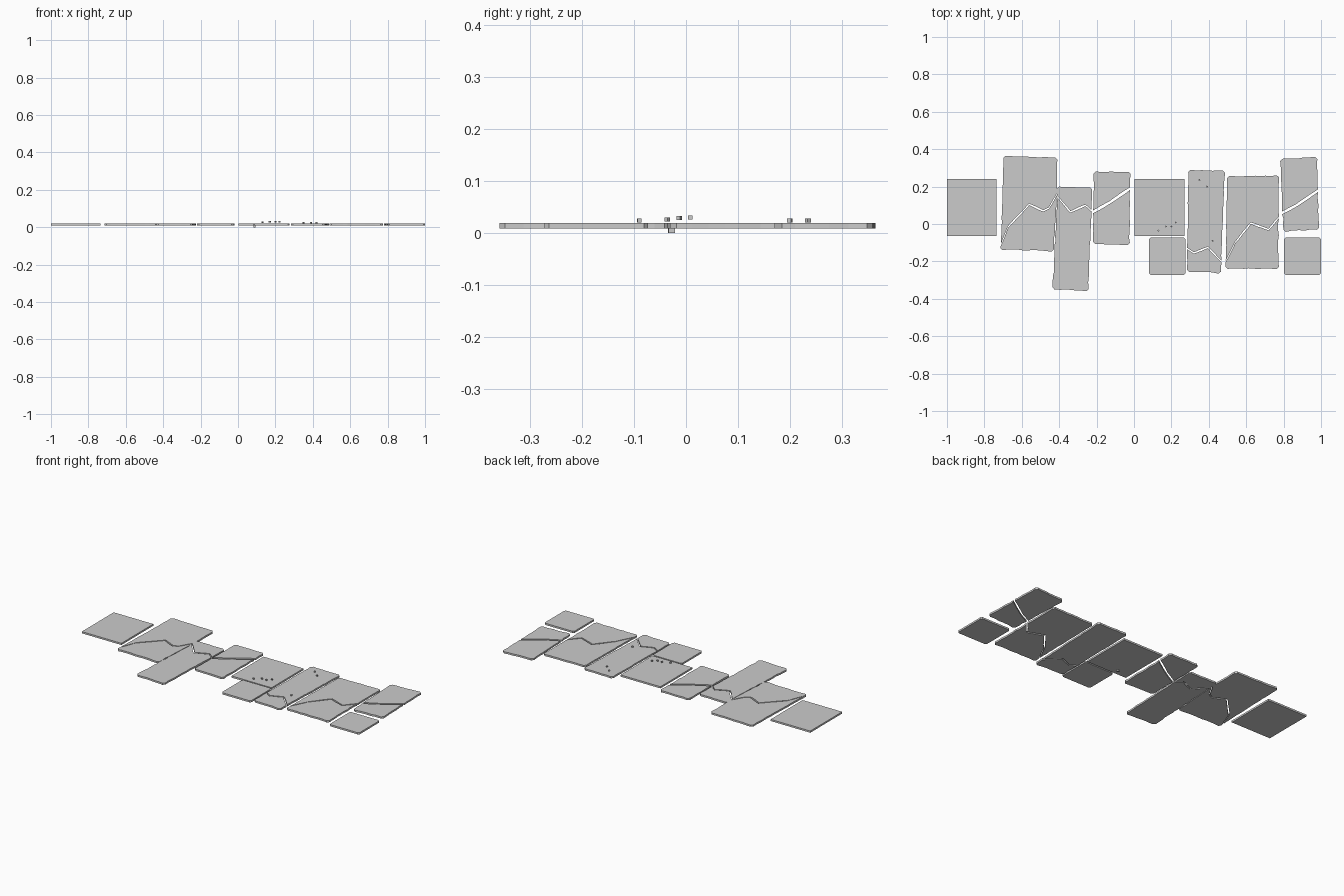
import bpy, bmesh, random
from mathutils import Vector, Matrix

if "Cube" in bpy.data.objects:
    bpy.data.objects.remove(bpy.data.objects["Cube"])

random.seed(4)
Z0, Z1 = 0.009, 0.0195


def prism(name, pts):
    """Extrude a flat outline into a slab."""
    bm = bmesh.new()
    f = bm.faces.new([bm.verts.new((x, y, Z0)) for x, y in pts])
    ret = bmesh.ops.extrude_face_region(bm, geom=[f])
    for v in ret['geom']:
        if isinstance(v, bmesh.types.BMVert):
            v.co.z = Z1
    bmesh.ops.recalc_face_normals(bm, faces=bm.faces)
    me = bpy.data.meshes.new(name)
    bm.to_mesh(me)
    bm.free()
    ob = bpy.data.objects.new(name, me)
    bpy.context.collection.objects.link(ob)
    return ob


def chip(a, b, amp, step=0.028):
    """Points from a to b with small chips along the edge, end left out."""
    a, b = Vector(a), Vector(b)
    d = b - a
    n = max(1, int(d.length / step))
    side = Vector((-d.y, d.x)).normalized()
    out = [a]
    for i in range(1, n):
        t = (i + random.uniform(-0.25, 0.25)) / n
        out.append(a + d * t + side * random.uniform(0, amp))
    return out


def path(corners, amp):
    out = []
    for a, b in zip(corners, corners[1:]):
        out += chip(a, b, amp)
    return out + [Vector(corners[-1])]


def cut_corner(p, c, q, r=0.012):
    """Replace a corner by a small chamfer."""
    p, c, q = Vector(p), Vector(c), Vector(q)
    return [c + (p - c).normalized() * r, c + (q - c).normalized() * r]


def broken_slab(name, tl, tr, br, bl, crack, gap=0.008):
    """A chipped slab split in two along a crack running left to right."""
    off = Vector((0, gap / 2))
    up = [Vector(c) + off for c in crack]
    low = [Vector(c) - off for c in crack]
    rim = [up[-1]] + cut_corner(up[-1], tr, tl) + cut_corner(tr, tl, up[0]) + [up[0]]
    prism(name + "_upper", path(rim, 0.003)[:-1] + path(up, 0.002)[:-1])
    rim = [low[0]] + cut_corner(low[0], bl, br) + cut_corner(bl, br, low[-1]) + [low[-1]]
    prism(name + "_lower", path(rim, 0.005)[:-1] + path(low[::-1], 0.002)[:-1])


# clean whole slabs
for name, x0, x1, y0, y1 in (("left_slab", -1, -0.735, -0.065, 0.24),
                             ("middle_slab", 0.003, 0.27, -0.065, 0.24)):
    prism(name, [(x0, y0), (x1, y0), (x1, y1), (x0, y1)])

# small whole slabs with worn corners
for name, x0, x1, y0, y1 in (("small_slab_middle", 0.08, 0.275, -0.272, -0.073),
                             ("small_slab_right", 0.802, 1.0, -0.272, -0.073)):
    c = [(x0, y0), (x1, y0), (x1, y1), (x0, y1)]
    pts = []
    for i in range(4):
        pts += cut_corner(c[i - 1], c[i], c[(i + 1) % 4], 0.008)
    prism(name, pts)

# cracked slabs: top left, top right, bottom right, bottom left, crack
broken_slab("cracked_slab_1", (-0.698, 0.365), (-0.41, 0.356), (-0.428, -0.147), (-0.716, -0.14),
            [(-0.712, -0.112), (-0.674, -0.016), (-0.56, 0.105), (-0.485, 0.07),
             (-0.455, 0.085), (-0.411, 0.16)])
broken_slab("cracked_slab_2", (-0.413, 0.2), (-0.223, 0.196), (-0.243, -0.36), (-0.437, -0.35),
            [(-0.413, 0.15), (-0.34, 0.065), (-0.26, 0.1), (-0.226, 0.07)])
broken_slab("cracked_slab_3", (-0.215, 0.281), (-0.018, 0.279), (-0.022, -0.114), (-0.22, -0.107),
            [(-0.219, 0.065), (-0.13, 0.115), (-0.02, 0.19)], 0.014)
broken_slab("cracked_slab_4", (0.29, 0.29), (0.487, 0.286), (0.465, -0.266), (0.282, -0.255),
            [(0.283, -0.13), (0.32, -0.155), (0.395, -0.125), (0.467, -0.2)])
broken_slab("cracked_slab_5", (0.496, 0.256), (0.776, 0.26), (0.775, -0.242), (0.488, -0.24),
            [(0.49, -0.2), (0.54, -0.1), (0.625, 0.005), (0.72, -0.03), (0.775, 0.035)])
broken_slab("cracked_slab_6", (0.781, 0.348), (0.98, 0.36), (0.99, -0.03), (0.8, -0.043),
            [(0.792, 0.06), (0.86, 0.095), (0.984, 0.178)], 0.014)

# loose rubble
spots = [(0.13, -0.036, 0.026), (0.17, -0.013, 0.029), (0.2, -0.013, 0.029), (0.222, 0.008, 0.03),
         (0.35, 0.235, 0.024), (0.39, 0.2, 0.024), (0.42, -0.09, 0.024), (0.088, -0.028, 0.006)]
for i, p in enumerate(spots):
    bm = bmesh.new()
    bmesh.ops.create_cube(bm, size=0.008 if i < 7 else 0.012,
                          matrix=Matrix.Rotation(random.uniform(0, 1.5), 4, 'Z'))
    me = bpy.data.meshes.new("pebble")
    bm.to_mesh(me)
    bm.free()
    ob = bpy.data.objects.new("pebble_%d" % (i + 1), me)
    ob.location = p
    bpy.context.collection.objects.link(ob)
